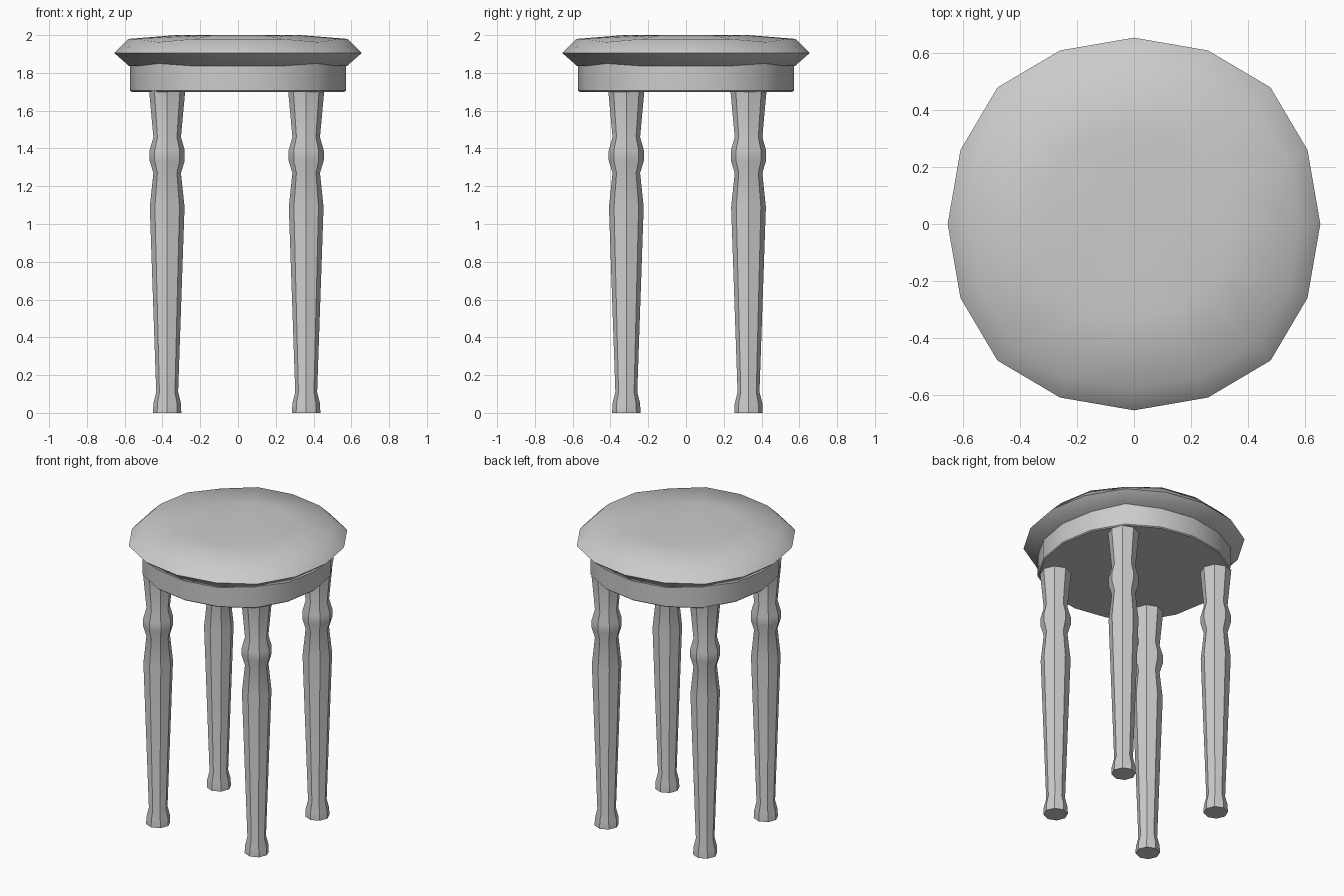
import bpy, bmesh
from math import cos, sin, pi, radians

if "Cube" in bpy.data.objects:
    bpy.data.objects.remove(bpy.data.objects["Cube"])


def loft(name, rings, angle):
    """Skin a stack of closed rings, cap both ends, shade smooth by angle."""
    bm = bmesh.new()
    loops = [[bm.verts.new(p) for p in ring] for ring in rings]
    n = len(loops[0])
    for a, b in zip(loops, loops[1:]):
        for i in range(n):
            j = (i + 1) % n
            bm.faces.new((a[i], a[j], b[j], b[i]))
    bm.faces.new(loops[0][::-1])
    bm.faces.new(loops[-1])
    me = bpy.data.meshes.new(name)
    bm.to_mesh(me)
    bm.free()
    ob = bpy.data.objects.new(name, me)
    bpy.context.collection.objects.link(ob)
    bpy.ops.object.select_all(action='DESELECT')
    ob.select_set(True)
    bpy.context.view_layer.objects.active = ob
    bpy.ops.object.shade_smooth_by_angle(angle=radians(angle))
    return ob


# Quarter of the rounded-square outline, repeated four times (16 sides)
QUARTER = [(0.655, 0), (0.61, 0.26), (0.48, 0.48), (0.26, 0.61)]


def outline(scale, z, corner_z=None):
    pts = []
    for k in range(4):
        c, s = round(cos(k * pi / 2)), round(sin(k * pi / 2))
        for i, (x, y) in enumerate(QUARTER):
            h = corner_z if i == 2 and corner_z is not None else z
            pts.append(((x * c - y * s) * scale, (x * s + y * c) * scale, h))
    return pts


# Padded seat: slightly thinner at its four corners
loft("seat", [outline(0.5, 1.83), outline(0.88, 1.836, 1.85),
              outline(1.0, 1.905), outline(0.885, 1.98, 1.963),
              outline(0.5, 2.0, 1.996), outline(0.2, 2.0)], 60)

# Apron under the seat, with a tiny eased lower edge
loft("apron", [outline(0.862, 1.70), outline(0.872, 1.706),
               outline(0.872, 1.86)], 30)

# Turned eight-sided legs: (radius, height)
LEG = [(0.075, 0), (0.073, 0.05), (0.058, 0.11), (0.092, 1.09),
       (0.073, 1.27), (0.093, 1.335), (0.093, 1.39), (0.073, 1.46),
       (0.096, 1.71)]
for side, x in (("left", -0.375), ("right", 0.361)):
    for end, y in (("front", -0.316), ("back", 0.331)):
        rings = [[(x + r * cos(i * pi / 4), y + r * sin(i * pi / 4), z)
                  for i in range(8)] for r, z in LEG]
        loft(f"{end}_{side}_leg", rings, 30)
